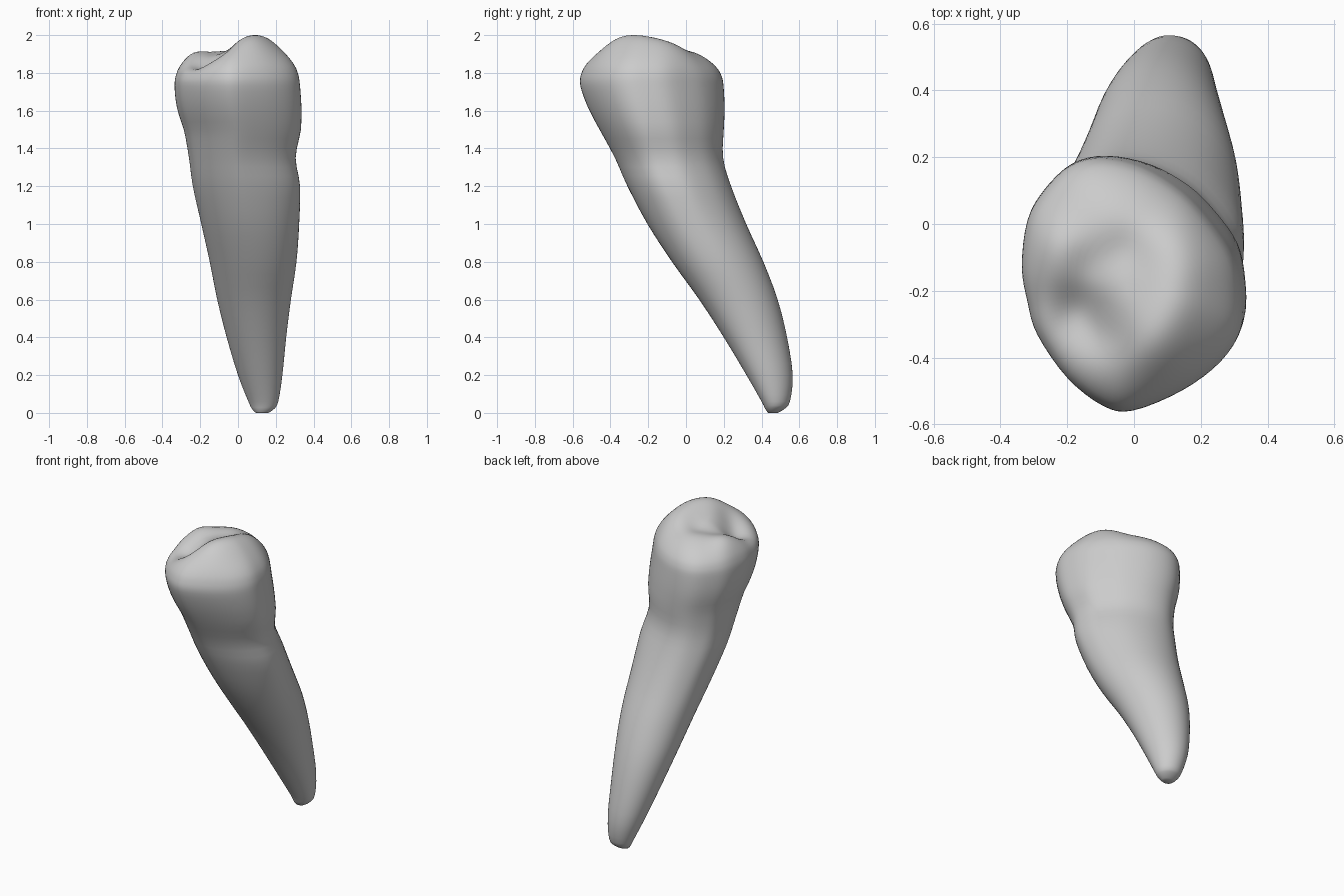
import bpy, bmesh, math

if "Cube" in bpy.data.objects:
    bpy.data.objects.remove(bpy.data.objects["Cube"])

# Crown outline seen from above, in unit half-widths
OUTLINE = [(.99, -.06), (.92, .22), (.71, .50), (.45, .74), (.09, .93), (-.27, 1), (-.56, .94),
           (-.80, .74), (-.95, .50), (-1, .14), (-.95, -.14), (-.86, -.40), (-.59, -.74),
           (-.27, -.96), (0, -1), (.45, -.84), (.80, -.61), (.98, -.35)]

# Root and neck sections: z, x min, x max, y min, y max
RINGS = [(0.0, .095, .16, .435, .485), (.02, .075, .19, .42, .52), (.06, .055, .213, .40, .55),
         (.2, .0, .235, .32, .565), (.4, -.06, .255, .20, .535), (.6, -.11, .28, .07, .485),
         (.8, -.15, .31, -.075, .41), (1.0, -.195, .325, -.205, .32), (1.2, -.24, .33, -.31, .24),
         (1.35, -.26, .306, -.375, .197), (1.5, -.287, .333, -.455, .2), (1.62, -.328, .337, -.52, .206),
         (1.74, -.337, .327, -.562, .198)]
CAP_Z = 1.74


def catmull(points, steps, closed=False):
    """Smooth curve through tuples of any length."""
    n, out = len(points), []
    get = lambda i: points[i % n] if closed else points[max(0, min(n - 1, i))]
    for i in range(n if closed else n - 1):
        a, b, c, d = (get(i + k) for k in (-1, 0, 1, 2))
        for s in range(steps):
            t = s / steps
            out.append(tuple(.5 * (2 * q + (r - p) * t + (2 * p - 5 * q + 4 * r - w) * t * t
                                   + (3 * q - p - 3 * r + w) * t ** 3) for p, q, r, w in zip(a, b, c, d)))
    return out if closed else out + [points[-1]]


def bump(x, y, cx, cy, size, height):
    return height * math.exp(-((x - cx) ** 2 + (y - cy) ** 2) / (2 * size * size))


def chewing_height(x, y):
    """Height of the chewing surface over the crown's widest level."""
    h = .195
    for b in [(.06, -.36, .09, .065), (.13, -.22, .09, .06), (.15, -.06, .08, .045),   # main ridge
              (-.26, -.06, .07, .04), (-.04, .04, .09, .015),                          # back rim
              (-.17, -.26, .065, -.075), (-.13, -.12, .05, -.02), (-.03, -.08, .05, -.02),  # fossa, groove
              (-.09, -.34, .05, -.03), (-.22, -.37, .09, -.05)]:                       # low front rim
        h += bump(x, y, *b)
    return h


shape = catmull(OUTLINE, 4, True)
angles = [math.atan2(v, u) for u, v in shape]
sections = []

# Root and lower crown: ellipse blending into the crown outline
for z, x0, x1, y0, y1 in catmull(RINGS, 3):
    w = max(0, min(1, (z - .6) / 1.0))
    w = w * w * (3 - 2 * w)
    ring = []
    for (u, v), a in zip(shape, angles):
        eu, ev = math.cos(a), math.sin(a - .1)
        ring.append(((x0 + x1) / 2 + (x1 - x0) / 2 * (eu + (u - eu) * w),
                     (y0 + y1) / 2 + (y1 - y0) / 2 * (ev + (v - ev) * w), z))
    sections.append(ring)

# Rounded crown top with cusps and fossa, sloping more gently at the back left
base = sections[-1]
seam = len(sections) - 1
cx, cy = -.01, -.19
cap = []
for k in range(1, 24):
    s = math.cos(k / 24 * math.pi / 2)
    ring = []
    for (x, y, _), a in zip(base, angles):
        px, py = cx + (x - cx) * s, cy + (y - cy) * s
        power = 3.1 - .6 * math.cos(a - math.radians(125))
        ring.append((px, py, chewing_height(px, py) * math.sqrt(1 - s ** power)))
    cap.append(ring)
fit = (2 - CAP_Z) / max(p[2] for r in cap for p in r)
sections += [[(x, y, CAP_Z + h * fit) for x, y, h in r] for r in cap]

# Soften the join between the crown sides and top
for _ in range(3):
    old = sections[:]
    for i in range(seam - 5, seam + 5):
        sections[i] = [tuple((p + 2 * q + r) / 4 for p, q, r in zip(*t))
                       for t in zip(old[i - 1], old[i], old[i + 1])]

# Skin the sections
bm = bmesh.new()
loops = [[bm.verts.new(p) for p in r] for r in sections]
n = len(shape)
for lo, hi in zip(loops, loops[1:]):
    for i in range(n):
        j = (i + 1) % n
        bm.faces.new((lo[i], lo[j], hi[j], hi[i]))
bm.faces.new(loops[0][::-1])
bm.faces.new(loops[-1])
for f in bm.faces:
    f.smooth = True
mesh = bpy.data.meshes.new("tooth")
bm.to_mesh(mesh)
bm.free()
bpy.context.collection.objects.link(bpy.data.objects.new("tooth", mesh))
